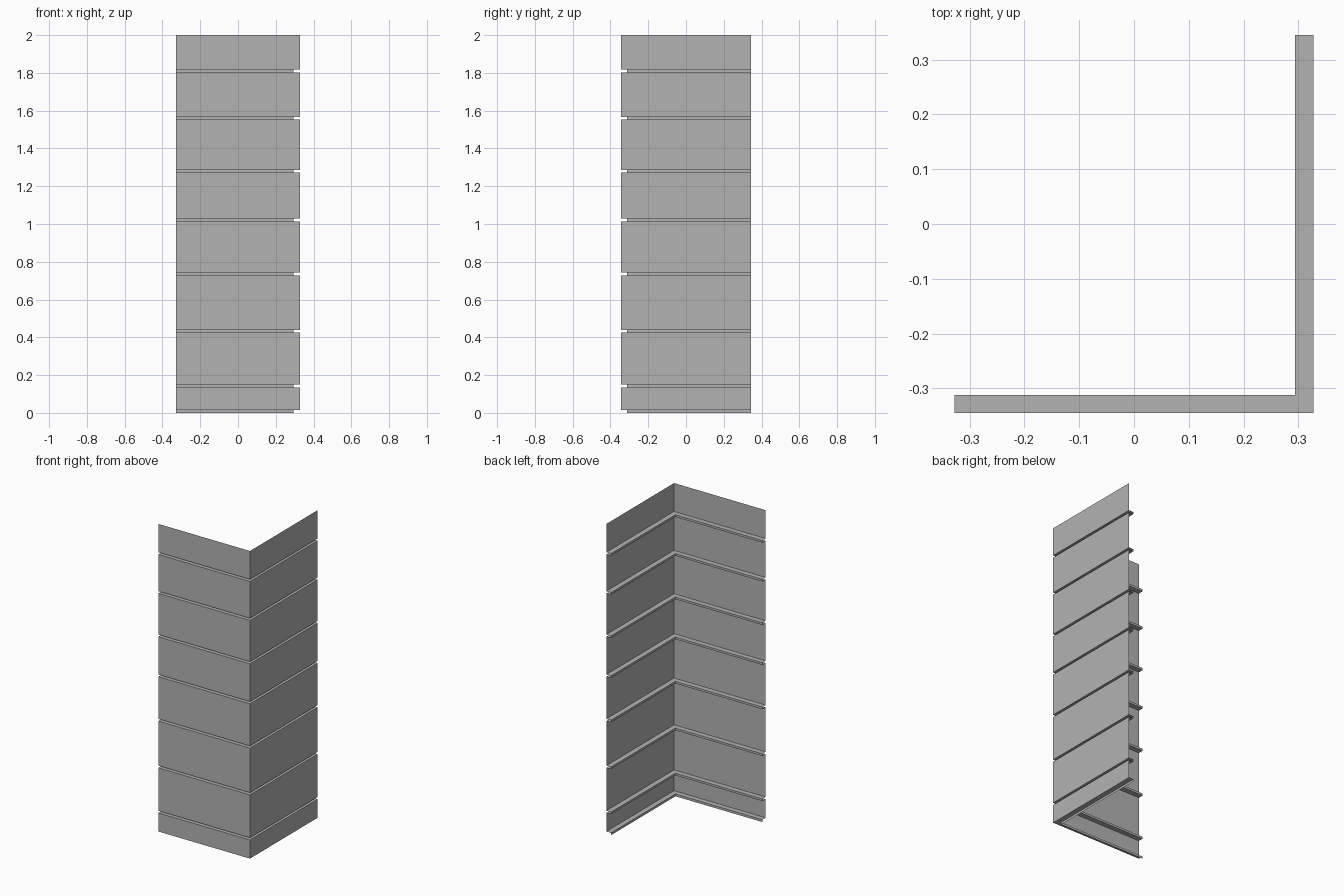
import bpy
import bmesh

cube = bpy.data.objects.get("Cube")
if cube:
    bpy.data.objects.remove(cube, do_unlink=True)

# Material
grey = bpy.data.materials.new("metal grey")
grey.use_nodes = True
colour = (0.45, 0.45, 0.45, 1)
grey.diffuse_color = colour
grey.node_tree.nodes["Principled BSDF"].inputs["Base Color"].default_value = colour

# Outer faces, inner faces of the grooves, and the groove heights
OX, OY = 0.327, 0.345
DEPTH = 0.033
GROOVE = 0.014
PANEL_BOTTOMS = [0.015, 0.149, 0.44, 0.742, 1.028, 1.286, 1.566, 1.817]

# Vertical section of the sheet as (inset, z), from the foot upward
section = []
for z in PANEL_BOTTOMS:
    section += [(DEPTH, max(z - GROOVE, 0)), (DEPTH, z), (0, z)]
    if z != PANEL_BOTTOMS[-1]:
        following = PANEL_BOTTOMS[PANEL_BOTTOMS.index(z) + 1]
        section.append((0, following - GROOVE))
section.append((0, 2.0))
section[0] = (DEPTH, 0.0)

# Sweep the section round the mitred corner
bm = bmesh.new()
rows = []
for inset, z in section:
    x, y = OX - inset, -OY + inset
    rows.append([bm.verts.new(p) for p in ((-OX, y, z), (x, y, z), (x, OY, z))])
for low, high in zip(rows, rows[1:]):
    for i in range(2):
        bm.faces.new((low[i], low[i + 1], high[i + 1], high[i]))

mesh = bpy.data.meshes.new("corner_cladding")
bm.to_mesh(mesh)
bm.free()
mesh.materials.append(grey)
cladding = bpy.data.objects.new("corner_cladding", mesh)
bpy.context.collection.objects.link(cladding)
